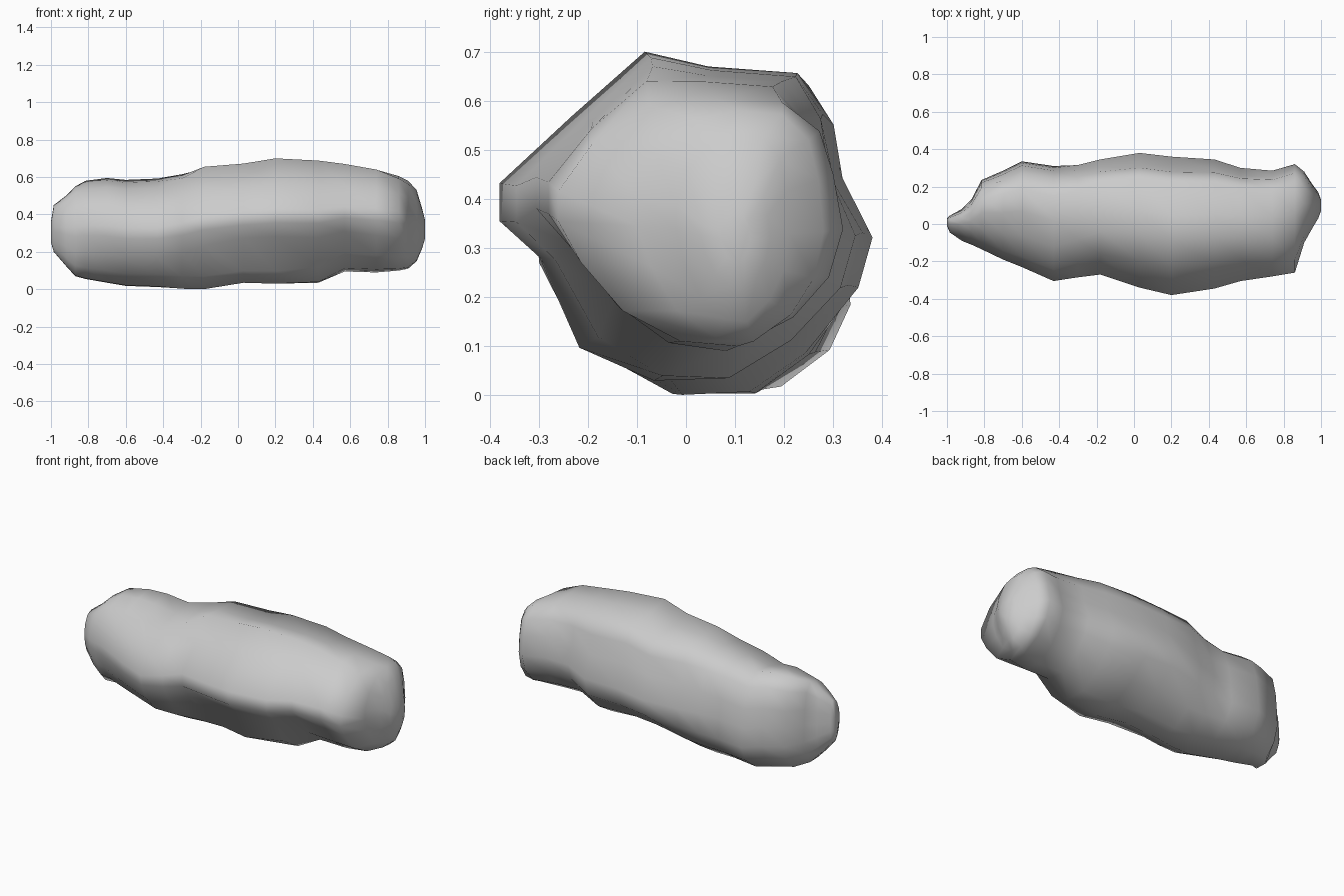
import bpy, bmesh

# Stations along the length: x, bottom z, top z, front y, back y
STATIONS = [
    (-1.00, .25, .36, -.01, .03), (-.985, .20, .45, -.045, .045),
    (-.92, .125, .50, -.09, .08), (-.87, .07, .55, -.11, .13),
    (-.815, .055, .58, -.135, .235), (-.70, .035, .595, -.19, .285),
    (-.60, .018, .585, -.23, .335), (-.43, .012, .592, -.305, .31),
    (-.30, .003, .615, -.285, .315), (-.18, .001, .655, -.27, .345),
    (0.03, .035, .672, -.34, .38), (.20, .03, .70, -.38, .36),
    (.43, .035, .688, -.345, .345), (.57, .095, .67, -.305, .30),
    (.74, .09, .64, -.28, .285), (.86, .10, .605, -.26, .32),
    (.91, .11, .58, -.10, .28), (.955, .15, .53, -.02, .21), (.985, .22, .43, .03, .17),
    (1.0, .27, .37, .07, .13)]

# Unit cross-sections (y, z)
LEFT = [(-1, .1), (-.98, -.1), (-.81, -.45), (-.55, -.75), (-.15, -.97), (.5, -.98), (.85, -.72),
        (1, -.4), (.97, 0), (.92, .38), (.78, .78), (.48, 1), (.05, .95), (-.4, .83), (-.8, .5)]
MID = [(-1, .2), (-1, -.03), (-.78, -.25), (-.56, -.8), (-.15, -1), (.22, -.97), (.6, -.74),
       (.92, -.42), (1, -.1), (.83, .28), (.78, .62), (.64, .87), (.15, .91), (-.2, 1), (-.6, .61)]
RIGHT = [(-1, .22), (-1, 0), (-.76, -.25), (-.46, -.62), (-.12, -.92), (.3, -1), (.65, -.76),
         (.9, -.43), (1, -.1), (.86, .28), (.82, .62), (.66, .9), (.15, .94), (-.22, 1), (-.62, .62)]
END = [(-1, .25), (-1, 0), (-.86, -.35), (-.57, -.74), (-.15, -.97), (.25, -1), (.65, -.77),
       (.9, -.45), (1, -.05), (.95, .4), (.84, .75), (.55, .97), (.1, 1), (-.4, .92), (-.8, .62)]
KEYS = [(-1.0, LEFT), (-.4, LEFT), (-.1, MID), (.3, MID), (.62, RIGHT), (.92, END), (1.0, END)]


def section(x):
    """Blend the two neighbouring cross-sections."""
    for (x0, a), (x1, b) in zip(KEYS, KEYS[1:]):
        if x <= x1:
            t = (x - x0) / (x1 - x0)
            return [(p[0] + (q[0] - p[0]) * t, p[1] + (q[1] - p[1]) * t) for p, q in zip(a, b)]


def fit(values, lo, hi):
    """Stretch values so they span lo to hi."""
    a, b = min(values), max(values)
    return [lo + (v - a) / (b - a) * (hi - lo) for v in values]


# Boulder body lofted through the stations
bm = bmesh.new()
rings = []
for x, z0, z1, y0, y1 in STATIONS:
    pts = section(x)
    ys = fit([p[0] for p in pts], y0, y1)
    zs = fit([p[1] for p in pts], z0, z1)
    rings.append([bm.verts.new((x, y, z)) for y, z in zip(ys, zs)])

n = len(LEFT)
for r, s in zip(rings, rings[1:]):
    for i in range(n):
        j = (i + 1) % n
        bm.faces.new((r[i], r[j], s[j], s[i]))
bm.faces.new(rings[0])
bm.faces.new(rings[-1])
bmesh.ops.recalc_face_normals(bm, faces=bm.faces)
for f in bm.faces:
    f.smooth = True

mesh = bpy.data.meshes.new("boulder")
bm.to_mesh(mesh)
bm.free()
boulder = bpy.data.objects.new("boulder", mesh)
bpy.context.collection.objects.link(boulder)
